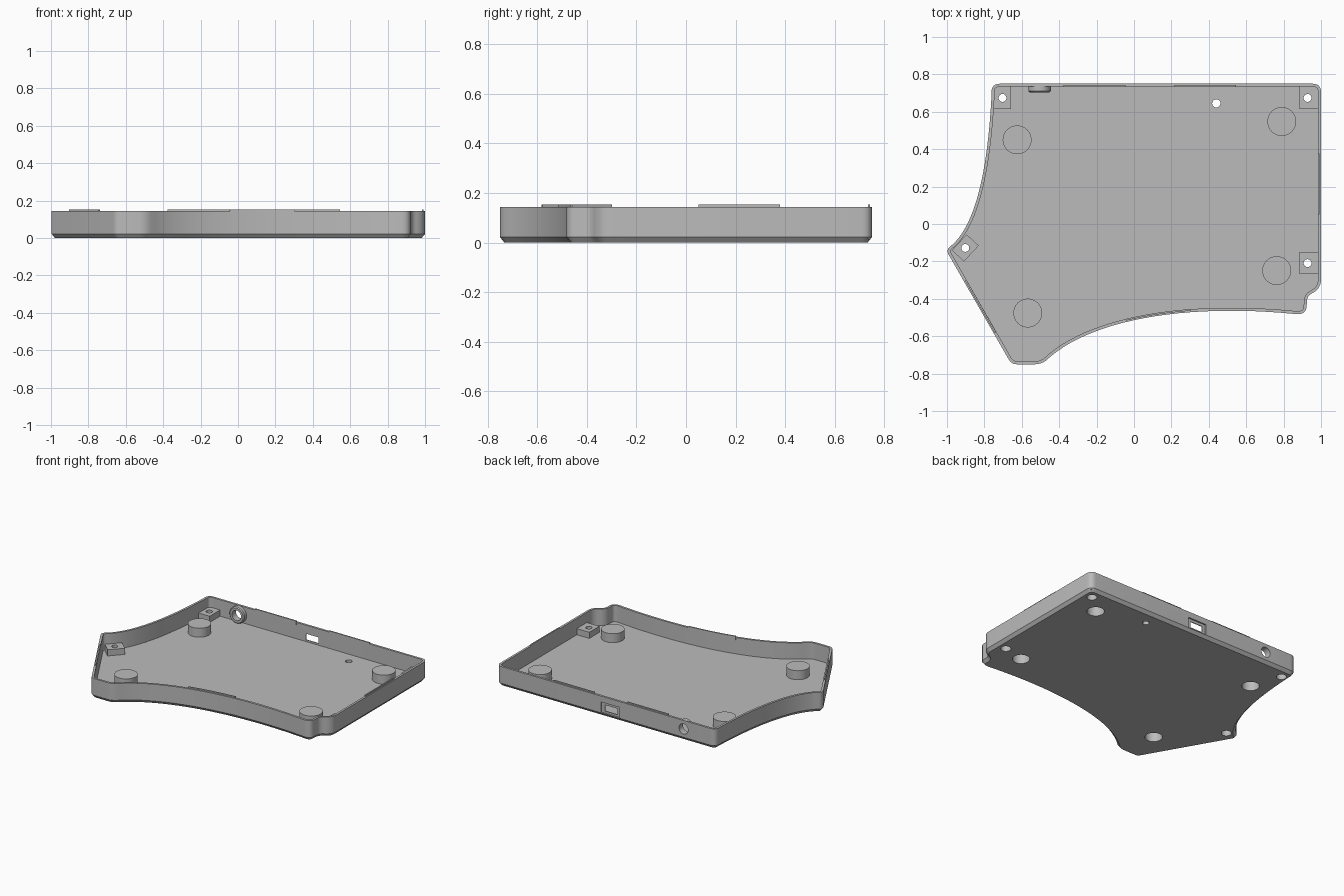
import bpy, bmesh, math
from mathutils import Vector, Matrix

if "Cube" in bpy.data.objects:
    bpy.data.objects.remove(bpy.data.objects["Cube"])

grey = bpy.data.materials.new("matte grey")
grey.diffuse_color = (0.5, 0.5, 0.5, 1)
grey.use_nodes = True
grey.node_tree.nodes["Principled BSDF"].inputs["Base Color"].default_value = grey.diffuse_color


def finish(name, bm):
    bmesh.ops.recalc_face_normals(bm, faces=bm.faces)
    me = bpy.data.meshes.new(name)
    bm.to_mesh(me)
    bm.free()
    me.materials.append(grey)
    ob = bpy.data.objects.new(name, me)
    bpy.context.collection.objects.link(ob)
    return ob


def box(name, centre, size, turn=0):
    bm = bmesh.new()
    m = (Matrix.Translation(centre) @ Matrix.Rotation(turn, 4, 'Z')
         @ Matrix.Diagonal((*size, 1)))
    bmesh.ops.create_cube(bm, size=1, matrix=m)
    return finish(name, bm)


def lathe(name, profile, centre, along_y=False, steps=40):
    """Revolve a closed (radius, height) profile around its axis."""
    bm = bmesh.new()
    vs = [bm.verts.new((r, 0, z)) for r, z in profile]
    es = [bm.edges.new((vs[i - 1], vs[i])) for i in range(len(vs))
          if not (vs[i - 1].co.x == 0 and vs[i].co.x == 0)]
    bmesh.ops.spin(bm, geom=vs + es, cent=(0, 0, 0), axis=(0, 0, 1),
                   angle=2 * math.pi, steps=steps, use_duplicate=False)
    bmesh.ops.remove_doubles(bm, verts=bm.verts, dist=1e-5)
    m = Matrix.Translation(centre)
    if along_y:
        m = m @ Matrix.Rotation(-math.pi / 2, 4, 'X')
    bm.transform(m)
    return finish(name, bm)


def bezier(a, b, c, d, t0=0, t1=1, n=24):
    a, b, c, d = map(Vector, (a, b, c, d))
    out = []
    for i in range(n + 1):
        t = t0 + (t1 - t0) * i / n
        s = 1 - t
        out.append(a * s**3 + b * 3 * s * s * t + c * 3 * s * t * t + d * t**3)
    return out


def rounded(pts, n=6):
    """Round each (point, cut distance) corner."""
    out = []
    for i, (p, d) in enumerate(pts):
        if d == 0:
            out.append(p)
            continue
        a = p + (pts[i - 1][0] - p).normalized() * d
        b = p + (pts[(i + 1) % len(pts)][0] - p).normalized() * d
        for k in range(n + 1):
            t = k / n
            out.append(a * (1 - t)**2 + p * 2 * t * (1 - t) + b * t * t)
    return out


def inset(pts, d):
    """Offset a clockwise loop inwards."""
    out = []
    for i, p in enumerate(pts):
        e1 = (p - pts[i - 1]).normalized()
        e2 = (pts[(i + 1) % len(pts)] - p).normalized()
        n1, n2 = Vector((e1.y, -e1.x)), Vector((e2.y, -e2.x))
        out.append(p + (n1 + n2) * (d / (1 + n1.dot(n2))))
    return out


def strip(name, pts, width, z0, z1):
    """Thin upright ridge along a path."""
    bm = bmesh.new()
    rows = []
    for i, p in enumerate(pts):
        e = (pts[min(i + 1, len(pts) - 1)] - pts[max(i - 1, 0)]).normalized()
        n = Vector((e.y, -e.x)) * width / 2
        rows.append([bm.verts.new((q.x, q.y, z)) for q, z in
                     ((p - n, z0), (p + n, z0), (p + n, z1), (p - n, z1))])
    for a, b in zip(rows, rows[1:]):
        for k in range(4):
            bm.faces.new((a[k - 1], a[k], b[k], b[k - 1]))
    bm.faces.new(rows[0])
    bm.faces.new(rows[-1])
    return finish(name, bm)


# Outline of the tray, clockwise from the back left corner
FRONT = ((.87, -.482), (.25, -.42), (-.25, -.52), (-.47, -.73))
LEFT = ((-.97, -.11), (-.83, .02), (-.78, .35), (-.762, .68))
V = Vector
path = [(V((-.762, .75)), .045), (V((1, .75)), .045), (V((1, -.345)), .05),
        (V((.925, -.385)), .03), (V((.922, -.482)), .045)]
path += [(p, 0) for p in bezier(*FRONT)]
path += [(V((-.5, -.75)), .03), (V((-.655, -.75)), .03), (V((-1.006, -.138)), .03)]
path += [(p, 0) for p in bezier(*LEFT)]
outline = rounded(path)

# Shell: chamfered underside, thin wall, flat floor
FLOOR, RIM = .025, .144
bm = bmesh.new()
rings = []
for d, z in ((.018, 0), (0, .022), (0, RIM), (.016, RIM), (.016, FLOOR)):
    rings.append([bm.verts.new((p.x, p.y, z)) for p in inset(outline, d)])
for a, b in zip(rings, rings[1:]):
    for i in range(len(a)):
        bm.faces.new((a[i - 1], a[i], b[i], b[i - 1]))
bm.faces.new(rings[0])
bm.faces.new(rings[-1])
shell = finish("tray_shell", bm)

cutters, cuts = [], []


def cut(ob, cutter):
    if cutter not in cutters:
        cutters.append(cutter)
        cutter.hide_render = True
    mod = ob.modifiers.new("cut", 'BOOLEAN')
    mod.operation, mod.solver, mod.object = 'DIFFERENCE', 'EXACT', cutter
    if ob not in cuts:
        cuts.append(ob)


# Foot recesses: hollow cups rising from the floor
for x, y in ((-.625, .45), (.79, .548), (.763, -.249), (-.568, -.476)):
    cut(shell, lathe("foot_cutter", [(0, -.05), (.058, -.05), (.058, .06), (0, .06)], (x, y, 0)))
    lathe("foot_cup", [(.058, .004), (.077, .004), (.077, .09), (0, .09), (0, .072), (.058, .072)],
          (x, y, 0))

# Screw posts with counterbored holes
posts = (((-.703, .674), (-.748, -.658, .614, .736), 0),
         ((.928, .674), (.884, .986, .614, .736), 0),
         ((.928, -.209), (.884, .986, -.267, -.151), 0),
         ((-.902, -.128), (-.960, -.844, -.172, -.084), math.radians(47)))
for (x, y), (x0, x1, y0, y1), turn in posts:
    post = box("screw_post", ((x0 + x1) / 2, (y0 + y1) / 2, .041),
               (x1 - x0, y1 - y0, .058), turn)
    hole = lathe("screw_cutter", [(0, -.05), (.034, -.05), (.034, .04), (.021, .04),
                                  (.021, .15), (0, .15)], (x, y, 0), steps=24)
    cut(shell, hole)
    cut(post, hole)

# Reset button hole
cut(shell, lathe("reset_cutter", [(0, -.05), (.022, -.05), (.022, .1), (0, .1)],
                 (.44, .645, 0), steps=24))

# Round jack opening with inner collar
JACK = (-.505, .72, .082)
cut(shell, lathe("jack_cutter", [(0, -.1), (.037, -.1), (.037, .1), (0, .1)], JACK, True))
lathe("jack_collar", [(.037, -.016), (.053, -.016), (.06, -.010), (.06, .022), (.037, .022)],
      JACK, True)

# Cable port: shallow outer recess and through slot
cut(shell, box("port_recess_cutter", (.085, .79, .062), (.15, .1, .078)))
cut(shell, box("port_slot_cutter", (.085, .74, .060), (.10, .1, .044)))

# Bake the cuts and discard the cutters
bpy.context.view_layer.update()
dg = bpy.context.evaluated_depsgraph_get()
baked = [(ob, bpy.data.meshes.new_from_object(ob.evaluated_get(dg))) for ob in cuts]
for ob, me in baked:
    ob.modifiers.clear()
    ob.data = me
for c in cutters:
    bpy.data.objects.remove(c)

# Snap ridges along the rim
ridges = ([V((-.377, .738)), V((-.045, .738))],
          [V((.217, .738)), V((.545, .738))],
          [V((.988, .378)), V((.988, .05))],
          [V((-.90, -.30)), V((-.741, -.58))],
          [p + V((0, .012)) for p in bezier(*FRONT, .33, .57, 10)])
for r in ridges:
    strip("snap_ridge", r, .009, .125, .153)

# Smooth curved walls, keep hard edges
for ob in bpy.context.scene.objects:
    ob.select_set(True)
bpy.context.view_layer.objects.active = shell
bpy.ops.object.shade_smooth_by_angle(angle=math.radians(30))
